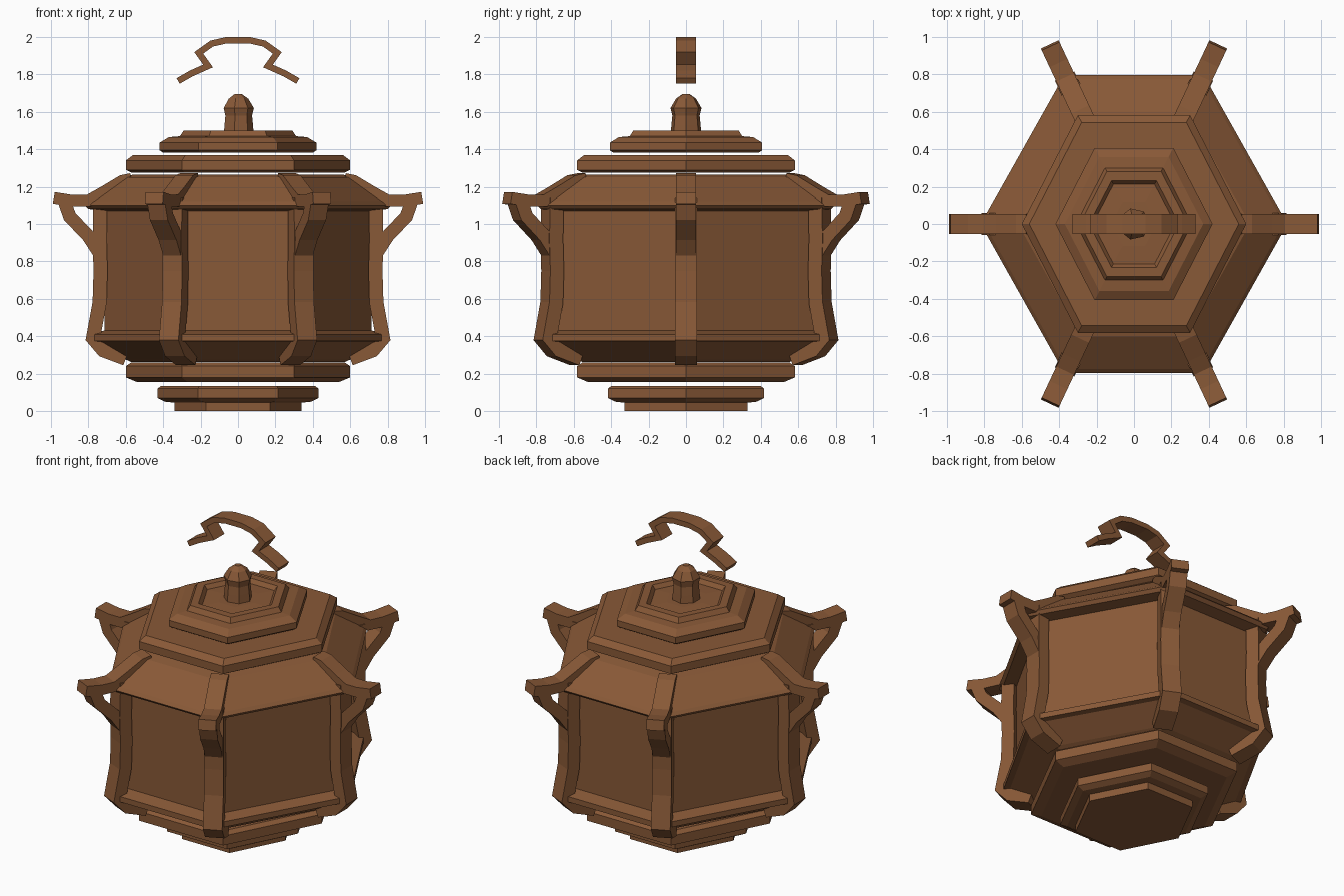
import bpy, bmesh, math
from mathutils import Vector

if "Cube" in bpy.data.objects:
    bpy.data.objects.remove(bpy.data.objects["Cube"])

SY = 1.12    # the hexagonal shape is slightly stretched front to back
SLIM = 0.91  # the front and back sides of the body are a little narrower

wood = bpy.data.materials.new("brown wood")
wood.diffuse_color = (0.25, 0.10, 0.038, 1)
wood.use_nodes = True
wood.node_tree.nodes["Principled BSDF"].inputs["Base Color"].default_value = wood.diffuse_color


def finish(name, bm):
    bmesh.ops.recalc_face_normals(bm, faces=bm.faces)
    me = bpy.data.meshes.new(name)
    bm.to_mesh(me)
    bm.free()
    me.materials.append(wood)
    ob = bpy.data.objects.new(name, me)
    bpy.context.collection.objects.link(ob)
    return ob


def corner(i, n, slim):
    """Unit direction of corner i; corners off the x axis are pulled in by slim."""
    c, s = math.cos(math.tau * i / n), math.sin(math.tau * i / n)
    return (c * slim if abs(s) > 0.01 else c), s


def lathe(name, profile, n=6, sy=SY, slim=1.0):
    """Closed n-sided solid from (radius, z) points, bottom to top."""
    bm = bmesh.new()
    rings = []
    for r, z in profile:
        dirs = [corner(i, n, slim) for i in range(n)]
        rings.append([bm.verts.new((r * c, sy * r * s, z)) for c, s in dirs])
    for a, b in zip(rings, rings[1:]):
        for i in range(n):
            j = (i + 1) % n
            bm.faces.new((a[i], a[j], b[j], b[i]))
    bm.faces.new(rings[0])
    bm.faces.new(rings[-1])
    return finish(name, bm)


def add_bar(bm, path, thick, width, direction=(1.0, 0.0), sy=1.0):
    """Rectangular bar along (radius, z) points in the vertical plane of a direction."""
    pts = [Vector(p) for p in path]
    c, s = direction
    side = Vector((-s * sy, c)).normalized()
    rings = []
    for i, p in enumerate(pts):
        d0 = (p - pts[i - 1]).normalized() if i else None
        d1 = (pts[i + 1] - p).normalized() if i < len(pts) - 1 else None
        d = ((d0 or d1) + (d1 or d0)).normalized()
        nrm = Vector((-d.y, d.x))
        k = thick / 2 / max(0.6, d.dot(d0 or d1))
        ring = []
        for a, t in ((1, 1), (1, -1), (-1, -1), (-1, 1)):
            q = p + nrm * k * a
            w = side * (t * width / 2)
            ring.append(bm.verts.new((q.x * c + w.x, sy * q.x * s + w.y, q.y)))
        rings.append(ring)
    for a, b in zip(rings, rings[1:]):
        for i in range(4):
            j = (i + 1) % 4
            bm.faces.new((a[i], a[j], b[j], b[i]))
    bm.faces.new(rings[0])
    bm.faces.new(rings[-1])


# stepped foot
lathe("foot", [(0.34, 0), (0.34, 0.045), (0.39, 0.05), (0.43, 0.07), (0.43, 0.12), (0.41, 0.135)])
lathe("lower_ring", [(0.54, 0.155), (0.6, 0.18), (0.6, 0.24), (0.57, 0.26)])

# panelled body with lips above and below the recessed panels
lathe("body", [(0.57, 0.262), (0.60, 0.275), (0.76, 0.37), (0.80, 0.375), (0.80, 0.41),
               (0.715, 0.43), (0.715, 1.07), (0.80, 1.08), (0.82, 1.10),
               (0.80, 1.12), (0.62, 1.25), (0.56, 1.265)], slim=SLIM)

# stepped lid
lathe("upper_ring", [(0.57, 1.275), (0.6, 1.29), (0.6, 1.34), (0.56, 1.37)])
lathe("lid", [(0.40, 1.382), (0.42, 1.395), (0.42, 1.435), (0.37, 1.465), (0.31, 1.47),
              (0.29, 1.50), (0.24, 1.50), (0.22, 1.475), (0.12, 1.48)])
lathe("knob", [(0.085, 1.47), (0.08, 1.53), (0.075, 1.58), (0.085, 1.62),
               (0.055, 1.67), (0.02, 1.695)], n=7, sy=1.0)

# corner ribs with hooked brackets
for i in range(6):
    d = corner(i, 6, SLIM)
    bm = bmesh.new()
    add_bar(bm, [(0.57, 1.24), (0.62, 1.23), (0.72, 1.17), (0.80, 1.125), (0.89, 1.125), (0.985, 1.14)],
            0.065, 0.105, d, SY)
    add_bar(bm, [(0.935, 1.14), (0.90, 1.04), (0.80, 0.935), (0.745, 0.85)], 0.07, 0.105, d, SY)
    add_bar(bm, [(0.735, 1.14), (0.74, 0.92), (0.735, 0.75), (0.74, 0.58), (0.775, 0.39), (0.72, 0.325), (0.60, 0.28)],
            0.075, 0.115, d, SY)
    finish("corner_rib_%d" % (i + 1), bm)

# floating carrying handle
half = [(0.32, 1.765), (0.25, 1.805), (0.16, 1.845), (0.21, 1.915), (0.14, 1.965), (0.06, 1.983)]
bm = bmesh.new()
add_bar(bm, half + [(-x, z) for x, z in reversed(half)], 0.034, 0.105)
finish("top_handle", bm)
